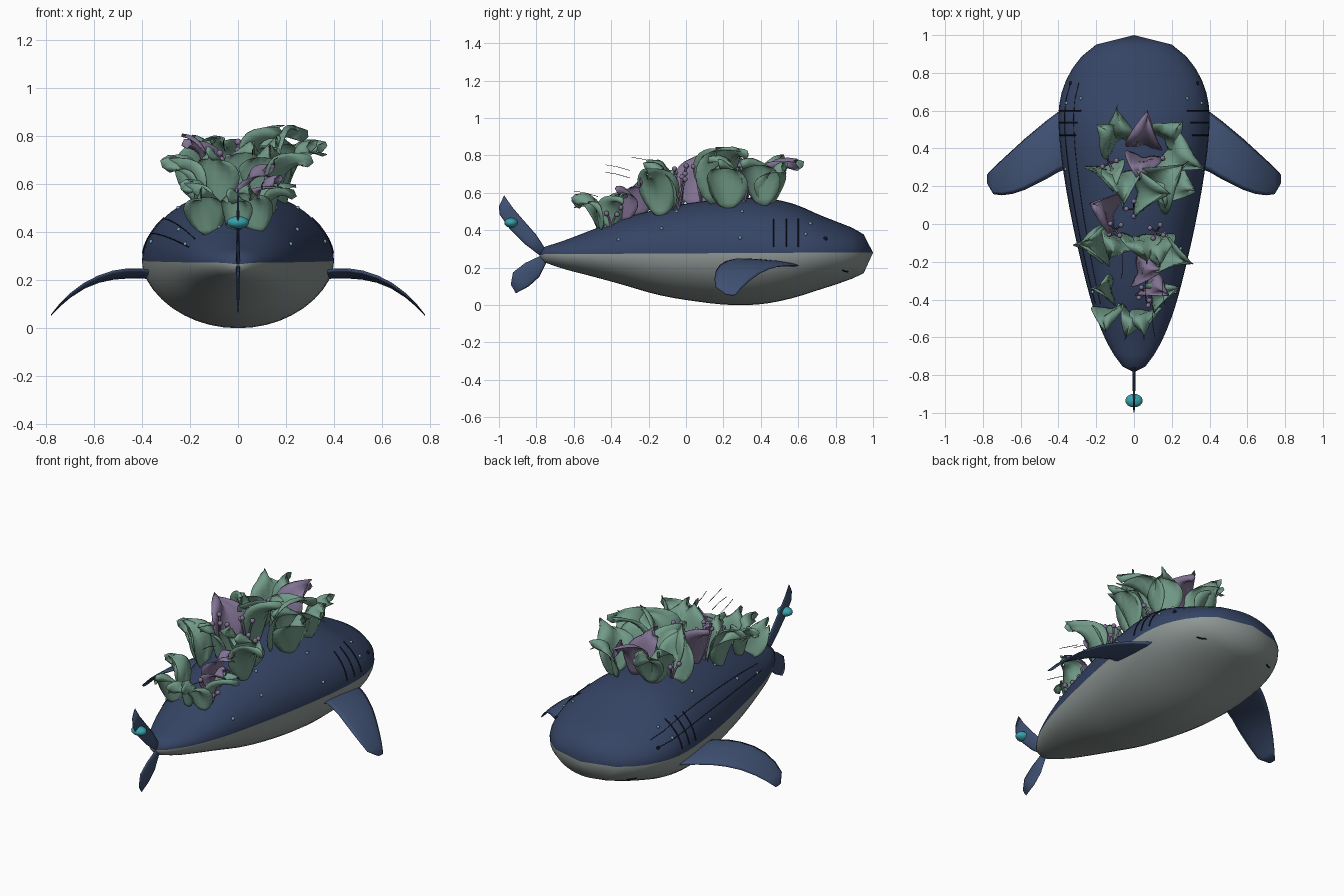
import bpy, math, random
from mathutils import Vector

if "Cube" in bpy.data.objects:
    bpy.data.objects.remove(bpy.data.objects["Cube"])
random.seed(4)

def mat(name, c):
    m = bpy.data.materials.new(name)
    m.diffuse_color = (*c, 1)
    m.use_nodes = True
    m.node_tree.nodes["Principled BSDF"].inputs["Base Color"].default_value = m.diffuse_color
    return m

NAVY = mat("navy", (.036, .058, .128))
BELLY = mat("belly_grey", (.27, .31, .3))
FIN = mat("fin_blue", (.05, .082, .17))
GREEN = mat("leaf_green", (.17, .33, .25))
PURPLE = mat("petal_purple", (.22, .17, .29))
TEAL = mat("teal", (.04, .36, .42))
SPOT = mat("spot_blue", (.2, .4, .5))
DARK = mat("dark", (.008, .01, .02))

def mesh_obj(name, verts, faces, *mats):
    me = bpy.data.meshes.new(name)
    me.from_pydata([tuple(v) for v in verts], [], faces)
    for m in mats:
        me.materials.append(m)
    for p in me.polygons:
        p.use_smooth = True
    ob = bpy.data.objects.new(name, me)
    bpy.context.collection.objects.link(ob)
    return ob

def loft(name, rings, start, end, *mats):
    n = len(rings[0])
    verts = [v for r in rings for v in r] + [start, end]
    faces = [(i*n+j, i*n+(j+1) % n, (i+1)*n+(j+1) % n, (i+1)*n+j)
             for i in range(len(rings)-1) for j in range(n)]
    a, b, k = len(verts)-2, len(verts)-1, (len(rings)-1)*n
    faces += [(a, (j+1) % n, j) for j in range(n)]
    faces += [(b, k+j, k+(j+1) % n) for j in range(n)]
    return mesh_obj(name, verts, faces, *mats)

def tube(name, paths, r, m):
    cu = bpy.data.curves.new(name, 'CURVE')
    cu.dimensions = '3D'
    cu.bevel_depth, cu.bevel_resolution, cu.use_fill_caps = r, 1, True
    for pts in paths:
        sp = cu.splines.new('POLY')
        sp.points.add(len(pts)-1)
        for p, c in zip(sp.points, pts):
            p.co = (*c, 1)
    cu.materials.append(m)
    ob = bpy.data.objects.new(name, cu)
    bpy.context.collection.objects.link(ob)

def ball(name, loc, size, m, seg=12):
    bpy.ops.mesh.primitive_uv_sphere_add(segments=seg, ring_count=seg//2+2, radius=1, location=loc)
    ob = bpy.context.object
    ob.name, ob.scale = name, size
    ob.data.materials.append(m)
    bpy.ops.object.shade_smooth()

# Body stations: y, half width, top z, bottom z
ST = [(-.755, .06, .312, .228), (-.66, .127, .342, .195), (-.5, .197, .403, .153),
      (-.35, .243, .46, .112), (-.15, .292, .513, .055), (.05, .335, .55, .02),
      (.25, .37, .57, .0), (.42, .392, .572, .007), (.58, .4, .54, .04),
      (.7, .382, .488, .078), (.8, .34, .448, .11), (.89, .275, .413, .142), (.95, .2, .378, .17)]

def section(y):
    # smooth interpolation of half width, top, bottom and colour line
    y = max(ST[0][0], min(ST[-1][0], y))
    for i in range(len(ST)-1):
        p0, a, b, p3 = ST[max(i-1, 0)], ST[i], ST[i+1], ST[min(i+2, len(ST)-1)]
        if y <= b[0]:
            d = b[0]-a[0]
            t = (y-a[0])/d
            res = []
            for k in (1, 2, 3):
                m0 = (b[k]-p0[k])/(b[0]-p0[0])*d
                m1 = (p3[k]-a[k])/(p3[0]-a[0])*d
                res.append((2*t**3-3*t*t+1)*a[k]+(t**3-2*t*t+t)*m0+(3*t*t-2*t**3)*b[k]+(t**3-t*t)*m1)
            return (*res, .272+.01*(y+.75)/1.7)

def top_z(x, y):
    w, top, bot, mid = section(y)
    return mid+(top-mid)*math.sqrt(max(0, 1-(x/w)**2))

def side_x(y, z):
    w, top, bot, mid = section(y)
    h = top-mid if z > mid else mid-bot
    return w*math.sqrt(max(0, 1-((z-mid)/h)**2))

N = 40
rings = []
for i in range(28):
    y = -.755+1.705*i/27
    w, top, bot, mid = section(y)
    ring = []
    for j in range(N):
        s = math.sin(2*math.pi*j/N)
        ring.append((-w*math.cos(2*math.pi*j/N), y, mid+s*((top-mid) if s > 0 else (mid-bot))))
    rings.append(ring)
body = loft("body", rings, (0, -.785, .265), (0, 1, .28), NAVY, BELLY)
for p in body.data.polygons:
    vs = [body.data.vertices[v].co for v in p.vertices]
    if sum(v.z-section(v.y)[3] for v in vs) < -.001:
        p.material_index = 1

# Lens-section fins: lists of (leading point, trailing point, thickness)
def fin(name, stations, normal, m):
    rs = []
    for l, t, th in stations:
        l, t = Vector(l), Vector(t)
        rs.append([(l+t)/2+(l-t)/2*math.cos(k*math.pi/5)+Vector(normal)*th/2*math.sin(k*math.pi/5)
                   for k in range(10)])
    mid = lambda s: (Vector(s[0])+Vector(s[1]))/2
    return loft(name, rs, mid(stations[0]), mid(stations[-1]), m)

# Flipper stations: x, leading y, leading z, trailing y, trailing z, thickness
FL = [(.33, .63, .208, .3, .23, .03), (.40, .595, .212, .275, .243, .032), (.46, .55, .212, .24, .243, .03),
      (.52, .5, .207, .21, .234, .028), (.58, .45, .194, .18, .214, .025), (.64, .395, .169, .16, .184, .02),
      (.7, .34, .13, .152, .14, .015), (.745, .297, .09, .158, .095, .01), (.778, .262, .053, .215, .056, .005)]
fl = fin("flippers", [((x, a, za), (x, b, zb), t) for x, a, za, b, zb, t in FL], (.3, 0, .95), FIN)
fl.modifiers.new("mirror", 'MIRROR')

UP = [(-.735, .275, -.775, .26), (-.80, .375, -.86, .325), (-.87, .455, -.945, .41),
      (-.93, .525, -.997, .485), (-.972, .587, -1, .53)]
LOW = [(-.74, .24, -.775, .265), (-.785, .15, -.86, .225), (-.84, .1, -.925, .175), (-.91, .063, -.937, .11)]
for nm, lobe in (("upper_tail_lobe", UP), ("lower_tail_lobe", LOW)):
    n = len(lobe)
    fin(nm, [((0, a, b), (0, c, d), .018-.013*i/n) for i, (a, b, c, d) in enumerate(lobe)], (1, 0, 0), FIN)
ball("tail_bead", (0, -.935, .44), (.046, .036, .026), TEAL, 16)

# Gills, eyes, mouth corners, scars and spots
for s in (-1, 1):
    tube("gill_slits", [[(s*side_x(y, .31+.03*i), y, .31+.03*i) for i in range(6)]
                        for y in (.47, .535, .6)], .004, DARK)
    ball("eye", (s*side_x(.745, .355), .745, .355), (.008, .011, .011), DARK)
    tube("mouth_corner", [[(s*side_x(y, z), y, z) for y, z in ((.835, .187), (.85, .18), (.865, .178))]], .004, DARK)
    for y, z in ((.64, .38), (.665, .435), (.3, .5), (.29, .36), (-.05, .5), (-.13, .41), (-.36, .35), (-.43, .42)):
        ball("spot", (s*side_x(y, z), y, z), (.009,)*3, SPOT, 8)
tube("scar_lines", [[(-f*section(y)[0], y, top_z(f*section(y)[0], y))
                     for y in [.75-.09*i for i in range(14)]] for f in (.8, .92)], .002, DARK)

# Curling leaves and petals growing from the back: x, y, heading, height
def leaf(name, x, y, az, h, m):
    NU, NT = 7, 11
    az += random.uniform(-20, 20)
    d = Vector((math.cos(math.radians(az)), math.sin(math.radians(az)), 0))
    side = Vector((-d.y, d.x, 0))
    base = Vector((x, y, top_z(x, y)-.015))
    ph, lean, curl = random.uniform(0, 6), random.uniform(-.3, .3), random.uniform(.2, .6)
    verts = []
    for i in range(NT):
        t = i/(NT-1)
        half = .46*h*(math.sin(math.pi*t**.85)**.9 if 0 < t < 1 else 0)+.014*(1-t)
        out = h*(.25*t+curl*t**3)
        z = h*1.03*math.sin((1.45+curl)*t*.95)
        for j in range(NU):
            u = 2*j/(NU-1)-1
            o = out-.35*half*u*u+.025*t*math.sin(4*u+5*t+ph)
            verts.append(base+d*o+side*(half*u+lean*h*t)+Vector((0, 0, z+.03*t*math.sin(3*u+ph))))
    faces = [(i*NU+j, i*NU+j+1, (i+1)*NU+j+1, (i+1)*NU+j) for i in range(NT-1) for j in range(NU-1)]
    sol = mesh_obj(name, verts, faces, m).modifiers.new("thickness", 'SOLIDIFY')
    sol.thickness = .004

LEAVES = [(-.1, .43, 150, .22), (-.06, .45, 100, .2), (.16, .45, 30, .2), (.19, .41, -10, .23),
          (-.17, .3, -95, .22), (-.08, .27, -85, .22), (.13, .27, -100, .23),
          (.2, .22, -20, .24), (.02, .16, -20, .26), (.12, .15, 15, .28), (-.17, -.1, 180, .21),
          (-.1, -.06, -110, .22), (-.15, -.13, -160, .22), (0, -.07, -90, .23), (.1, -.08, -80, .23),
          (.15, -.14, -10, .23), (-.12, -.45, -100, .17), (-.12, -.36, 175, .17), (.08, -.46, -70, .17),
          (.1, -.4, 0, .16), (-.02, -.47, -100, .15)]
PETALS = [(.06, .42, 85, .2), (.05, .35, -90, .2), (-.11, .05, 170, .25), (.02, -.26, 10, .18), (.06, -.34, -30, .16)]
for l in LEAVES:
    leaf("leaf", *l, GREEN)
for p in PETALS:
    leaf("petal", *p, PURPLE)

# Stamens with bead tips, plus fine hairs
stems = []
for x, y, h in ((-.13, .32, .12), (.14, .31, .12), (0, .08, .21), (-.1, -.03, .21), (.12, -.04, .2), (.06, -.37, .1), (.1, -.4, .09)):
    b = Vector((x, y, top_z(x, y)-.01))
    for k in range(4):
        a = k*1.57+x*9
        tip = b+Vector((.04*math.cos(a), .04*math.sin(a), h*random.uniform(.75, 1.1)))
        stems.append([b, b.lerp(tip, .5)+Vector((0, 0, .015)), tip])
        ball("stamen_tip", tip, (.014,)*3, PURPLE, 8)
tube("stamens", stems, .0055, PURPLE)
tube("hairs", [[(x, y, z), (x, y-.07, z+.02), (x*1.1, y-.13, z+.03)]
               for x, y, z in ((.1, -.47, .58), (.15, -.3, .68), (-.06, -.16, .76), (.06, -.3, .72))],
     .0015, DARK)
